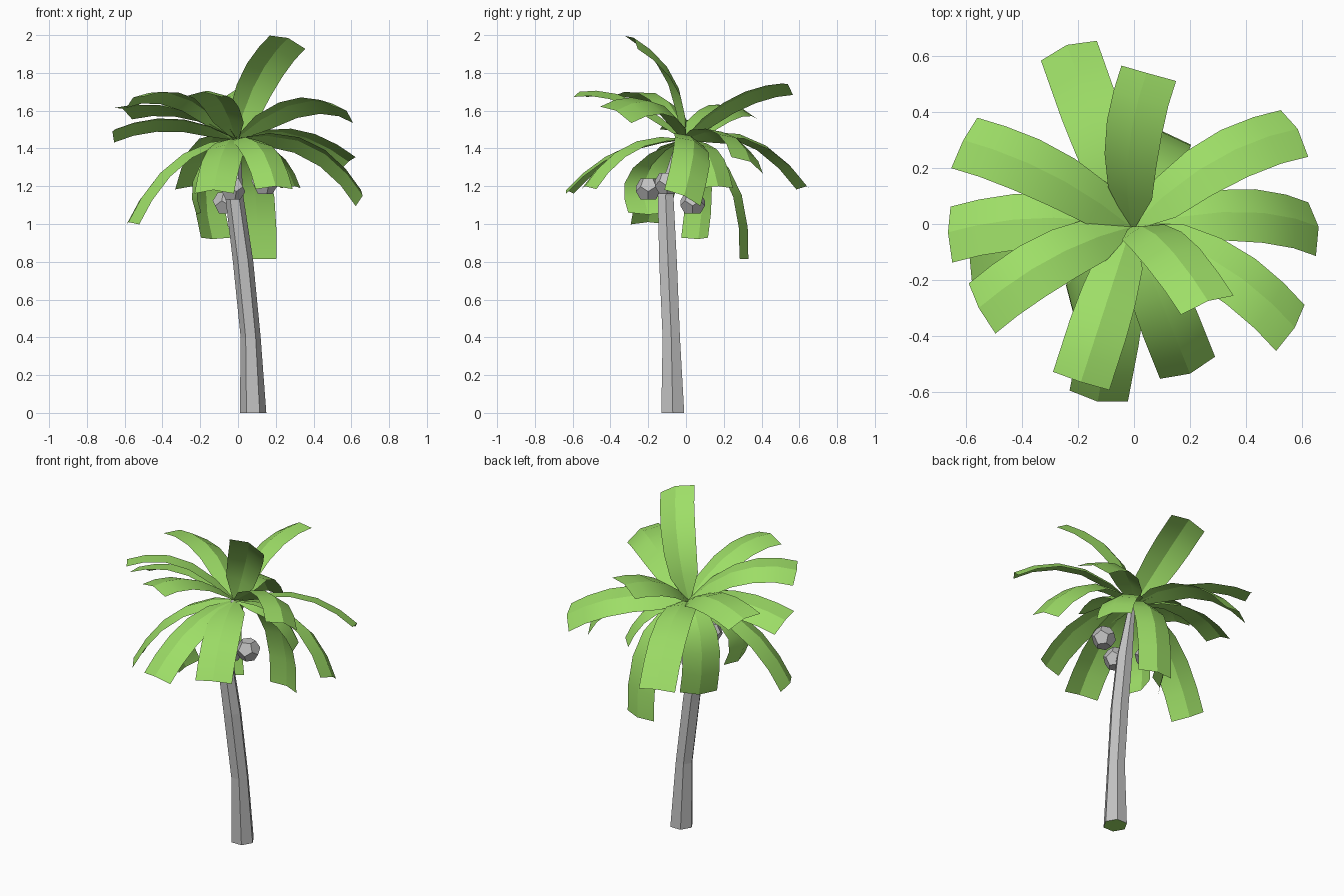
import bpy, bmesh, math
from mathutils import Matrix, Vector

old = bpy.data.objects.get("Cube")
if old:
    bpy.data.objects.remove(old)


def material(name, rgb):
    m = bpy.data.materials.new(name)
    m.use_nodes = True
    m.diffuse_color = (*rgb, 1)
    m.node_tree.nodes["Principled BSDF"].inputs["Base Color"].default_value = (*rgb, 1)
    return m


leaf_green = material("leaf_green", (0.34, 0.73, 0.135))
bark_grey = material("bark_grey", (0.54, 0.54, 0.54))


def make_object(name, bm, *mats):
    mesh = bpy.data.meshes.new(name)
    bm.to_mesh(mesh)
    bm.free()
    for m in mats:
        mesh.materials.append(m)
    ob = bpy.data.objects.new(name, mesh)
    bpy.context.collection.objects.link(ob)


# Trunk: leaning six-sided tube, given as centre and radius of each ring
TRUNK = [(.08, -.07, 0, .07), (.067, -.078, .4, .053), (.027, -.095, .8, .054),
         (-.02, -.108, 1.15, .048), (-.01, -.03, 1.45, .02)]
bm = bmesh.new()
rings = []
for x, y, z, r in TRUNK:
    rings.append([bm.verts.new((x + r * math.cos(k * math.pi / 3),
                                y + r * math.sin(k * math.pi / 3), z)) for k in range(6)])
for low, high in zip(rings, rings[1:]):
    for k in range(6):
        n = (k + 1) % 6
        bm.faces.new((low[k], low[n], high[n], high[k]))
bm.faces.new(rings[0][::-1]).material_index = 1
bm.faces.new(rings[-1])
make_object("trunk", bm, bark_grey, leaf_green)

# Fronds: arched strips folded along the midrib
CROWN = Vector((-.01, -.01, 1.45))
STEPS = (0, .2, .42, .64, .84, 1)
WIDTHS = (.015, .085, .1, .106, .106, .106)
FOLD = .26
SWAY = .12


def frond(name, tip, reach, mid_z, tilt, yaw=0):
    """Arch from the crown to the tip, passing mid_z at the given share of the reach."""
    tip = Vector(tip)
    out = (tip - CROWN) * Vector((1, 1, 0))
    mid = CROWN + out * reach
    mid.z = mid_z
    out.normalize()
    mid -= Vector((out.y, -out.x, 0)) * tilt * SWAY
    ctrl = mid * 2 - (CROWN + tip) / 2
    out.rotate(Matrix.Rotation(math.radians(yaw), 3, 'Z'))
    side = Vector((out.y, -out.x, tilt)).normalized()
    bm = bmesh.new()
    rows = []
    for t, w in zip(STEPS, WIDTHS):
        p = CROWN * (1 - t) ** 2 + ctrl * 2 * t * (1 - t) + tip * t * t
        tangent = ((ctrl - CROWN) * (1 - t) + (tip - ctrl) * t).normalized()
        drop = side.cross(tangent).normalized() * w * FOLD
        rows.append([bm.verts.new(v) for v in (p - side * w - drop, p, p + side * w - drop)])
    for a, b in zip(rows, rows[1:]):
        for k in range(2):
            bm.faces.new((a[k], a[k + 1], b[k + 1], b[k])).smooth = True
        bm.edges.get((a[1], b[1])).smooth = False
    make_object(name, bm, leaf_green)


# Tip, share of reach at mid-length, height at mid-length, sideways tilt, turn of the blade
FRONDS = [
    ((-.24, .64, 1.2), .53, 1.46, 0),
    ((.045, .54, 1.74), .48, 1.66, .3, -10),
    ((-.61, .30, 1.61), .5, 1.61, -.3),
    ((-.665, -.03, 1.49), .5, 1.55, -.35),
    ((-.555, -.30, 1.67), .48, 1.67, -.3),
    ((-.19, -.565, 1.7), .5, 1.66, 0),
    ((-.58, -.2, 1.01), .57, 1.34, 0),
    ((-.13, -.635, 1.18), .53, 1.40, 0),
    ((.2, -.535, 1.2), .56, 1.42, 0),
    ((.575, -.37, 1.6), .5, 1.64, .45),
    ((.66, -.01, 1.15), .57, 1.42, .45, 8),
    ((.585, .34, 1.33), .53, 1.48, .45),
    ((.105, .33, .815), .78, 1.25, 0, 8),
    ((-.135, .065, .92), 1.2, 1.27, 0, -17),
    ((.3, .17, 1.2), .6, 1.4, 0),
    ((-.22, -.2, 1.05), 1, 1.28, 0, -42),
    ((.265, -.275, 1.985), .29, 1.76, .35, -26),
]
for i, spec in enumerate(FRONDS):
    frond(f"frond_{i + 1}", *spec)

# Nuts: twelve-sided solids made as the dual of an icosahedron
NUTS = [(-.03, -.2, 1.185), (.14, -.1, 1.215), (-.065, .035, 1.11)]
for i, centre in enumerate(NUTS):
    ico = bmesh.new()
    bmesh.ops.create_icosphere(ico, subdivisions=1, radius=1)
    bm = bmesh.new()
    for f in ico.faces:
        bm.verts.new(Vector(centre) + f.calc_center_median().normalized() * .07)
    ico.free()
    bmesh.ops.convex_hull(bm, input=bm.verts[:])
    bmesh.ops.dissolve_limit(bm, angle_limit=.05, verts=bm.verts[:], edges=bm.edges[:])
    bmesh.ops.recalc_face_normals(bm, faces=bm.faces[:])
    make_object(f"nut_{i + 1}", bm, bark_grey)
